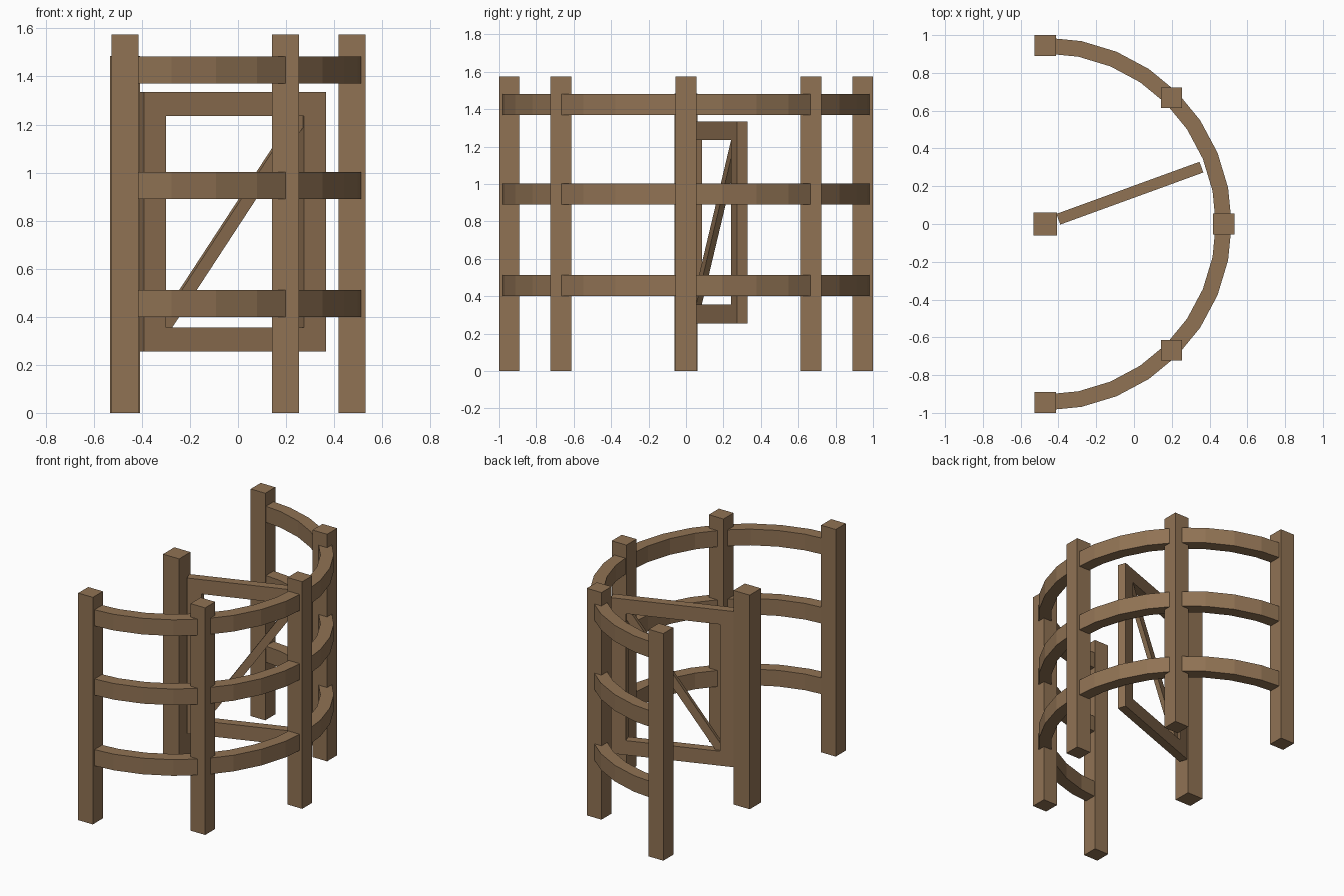
import bpy, bmesh, math
from mathutils import Matrix, Vector

if "Cube" in bpy.data.objects:
    bpy.data.objects.remove(bpy.data.objects["Cube"])

wood = bpy.data.materials.new("brown wood")
wood.diffuse_color = (0.28, 0.17, 0.088, 1)
wood.use_nodes = True
wood.node_tree.nodes["Principled BSDF"].inputs["Base Color"].default_value = wood.diffuse_color

CX = -0.47          # centre of the half circle
R = 0.945           # radius of the fence line


def finish(name, bm):
    bmesh.ops.recalc_face_normals(bm, faces=bm.faces)
    me = bpy.data.meshes.new(name)
    bm.to_mesh(me)
    bm.free()
    me.materials.append(wood)
    ob = bpy.data.objects.new(name, me)
    bpy.context.collection.objects.link(ob)
    return ob


def box(name, lo, hi, matrix=Matrix()):
    lo, hi = Vector(lo), Vector(hi)
    bm = bmesh.new()
    bmesh.ops.create_cube(bm, size=1)
    bmesh.ops.scale(bm, vec=hi - lo, verts=bm.verts)
    bmesh.ops.translate(bm, vec=(lo + hi) / 2, verts=bm.verts)
    bmesh.ops.transform(bm, matrix=matrix, verts=bm.verts)
    return finish(name, bm)


# fence posts, evenly spaced round the half circle
for i in range(5):
    a = math.radians(-90 + 45 * i)
    x, y = CX + R * math.cos(a), R * math.sin(a)
    box(f"fence_post_{i + 1}", (x - 0.056, y - 0.055, 0), (x + 0.056, y + 0.055, 1.575))

# curved rails
for i, z in enumerate((0.40, 0.89, 1.37)):
    bm = bmesh.new()
    rings = []
    for k in range(17):
        a = math.radians(-90 + 11.25 * k)
        rings.append([bm.verts.new((CX + r * math.cos(a), r * math.sin(a), h))
                      for r, h in ((0.903, z), (0.987, z), (0.987, z + 0.112), (0.903, z + 0.112))])
    for p, q in zip(rings, rings[1:]):
        for j in range(4):
            n = (j + 1) % 4
            bm.faces.new((p[j], p[n], q[n], q[j]))
    bm.faces.new(rings[0])
    bm.faces.new(rings[-1])
    finish(f"curved_rail_{i + 1}", bm)

# gate post
box("gate_post", (-0.532, -0.062, 0), (-0.408, 0.062, 1.485))

# gate, swung open about its post
swing = Matrix.Translation((CX, 0, 0)) @ Matrix.Rotation(math.radians(20), 4, 'Z')
T = 0.03
box("gate_hinge_stile", (0.074, -T, 0.255), (0.17, T, 1.335), swing)
box("gate_latch_stile", (0.782, -T, 0.255), (0.88, T, 1.335), swing)
box("gate_bottom_rail", (0.17, -T, 0.255), (0.782, T, 0.355), swing)
box("gate_top_rail", (0.17, -T, 1.235), (0.782, T, 1.335), swing)

# diagonal brace between opposite inner corners of the gate
dx, dz = 0.612, 0.88
half = math.hypot(dx, dz) / 2 + 0.01
tilt = swing @ Matrix.Translation((0.476, 0, 0.795)) @ Matrix.Rotation(-math.atan2(dz, dx), 4, 'Y')
box("gate_brace", (-half, -0.016, -0.027), (half, 0.016, 0.027), tilt)
